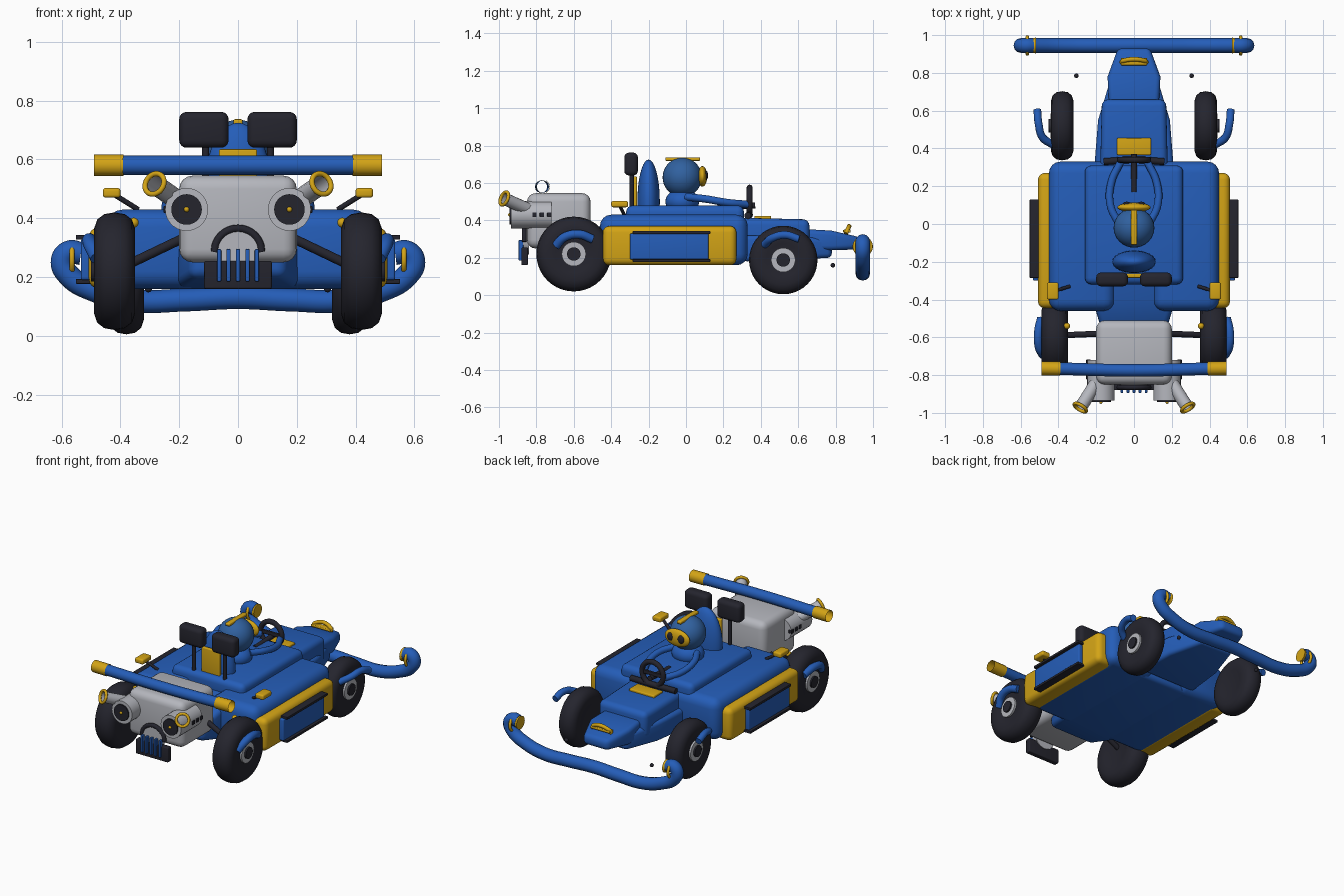
import bpy, bmesh, math
from mathutils import Vector, Matrix

if "Cube" in bpy.data.objects:
    bpy.data.objects.remove(bpy.data.objects["Cube"], do_unlink=True)


def material(name, rgb):
    m = bpy.data.materials.new(name)
    m.use_nodes = True
    m.diffuse_color = (*rgb, 1)
    m.node_tree.nodes["Principled BSDF"].inputs["Base Color"].default_value = (*rgb, 1)
    return m


BLUE = material("body blue", (0.018, 0.11, 0.48))
HELMET = material("helmet blue", (0.03, 0.12, 0.35))
GOLD = material("golden yellow", (0.65, 0.37, 0.008))
BLACK = material("rubber black", (0.018, 0.018, 0.027))
SILVER = material("engine silver", (0.46, 0.47, 0.51))


def finish(name, bm, mat):
    bmesh.ops.recalc_face_normals(bm, faces=bm.faces)
    me = bpy.data.meshes.new(name)
    bm.to_mesh(me)
    bm.free()
    me.materials.append(mat)
    ob = bpy.data.objects.new(name, me)
    bpy.context.collection.objects.link(ob)
    bpy.ops.object.select_all(action='DESELECT')
    ob.select_set(True)
    bpy.context.view_layer.objects.active = ob
    bpy.ops.object.shade_smooth_by_angle(angle=math.radians(40))
    return ob


def loft(name, sections, mat, bevel=0.02):
    """Block through rectangles given as (y, half width, bottom, top, x)."""
    bm = bmesh.new()
    rings = []
    for y, w, lo, hi, x in sections:
        rings.append([bm.verts.new((x + a * w, y, z))
                      for a, z in ((-1, lo), (1, lo), (1, hi), (-1, hi))])
    for a, b in zip(rings, rings[1:]):
        for i in range(4):
            j = (i + 1) % 4
            bm.faces.new((a[i], a[j], b[j], b[i]))
    bm.faces.new(rings[0])
    bm.faces.new(rings[-1])
    bmesh.ops.recalc_face_normals(bm, faces=bm.faces)
    if bevel:
        sharp = [e for e in bm.edges if e.calc_face_angle(0) > 0.6]
        bmesh.ops.bevel(bm, geom=sharp, offset=bevel, segments=4, profile=0.5,
                        affect='EDGES', clamp_overlap=True)
    return finish(name, bm, mat)


def box(name, x, y, z, mat, bevel=0.02):
    """Block from (min, max) ranges on each axis."""
    c, w = (x[0] + x[1]) / 2, abs(x[1] - x[0]) / 2
    return loft(name, [(y[0], w, *z, c), (y[1], w, *z, c)], mat, bevel)


def rod(name, a, b, r, mat, r2=None):
    a, b = Vector(a), Vector(b)
    bm = bmesh.new()
    turn = (b - a).to_track_quat('Z', 'Y').to_matrix().to_4x4()
    bmesh.ops.create_cone(bm, cap_ends=True, segments=28, radius1=r,
                          radius2=r if r2 is None else r2, depth=(b - a).length,
                          matrix=Matrix.Translation((a + b) / 2) @ turn)
    return finish(name, bm, mat)


def ball(name, centre, radii, mat):
    bm = bmesh.new()
    bmesh.ops.create_uvsphere(bm, u_segments=32, v_segments=18, radius=1,
                              matrix=Matrix.Translation(centre) @ Matrix.Diagonal((*radii, 1)))
    return finish(name, bm, mat)


def tube(name, pts, r, mat, caps=True, cyclic=False):
    cu = bpy.data.curves.new(name, 'CURVE')
    cu.dimensions = '3D'
    cu.bevel_depth, cu.bevel_resolution, cu.use_fill_caps = r, 4, caps
    sp = cu.splines.new('BEZIER')
    sp.bezier_points.add(len(pts) - 1)
    sp.use_cyclic_u = cyclic
    for p, co in zip(sp.bezier_points, pts):
        p.co = co
        p.handle_left_type = p.handle_right_type = 'AUTO'
    tmp = bpy.data.objects.new(name + " path", cu)
    bpy.context.collection.objects.link(tmp)
    dg = bpy.context.evaluated_depsgraph_get()
    me = tmp.evaluated_get(dg).to_mesh()
    bm = bmesh.new()
    bm.from_mesh(me)
    bpy.data.objects.remove(tmp, do_unlink=True)
    return finish(name, bm, mat)


def ring(name, centre, axis, R, r, mat):
    q = Vector(axis).to_track_quat('Z', 'Y')
    pts = [Vector(centre) + q @ Vector((R * math.cos(t), R * math.sin(t), 0))
           for t in (i * math.tau / 12 for i in range(12))]
    return tube(name, pts, r, mat, cyclic=True)


def tyre(name, x, y, z, R, w):
    """Rounded tyre spun about the x axis."""
    prof = [(0, -.42), (.35, -.42), (.5, -.47), (.72, -.5), (.88, -.42), (.97, -.25), (1, 0)]
    prof += [(r, -h) for r, h in reversed(prof[:-1])]
    bm = bmesh.new()
    vs = [bm.verts.new((x + h * w, y, z + r * R)) for r, h in prof]
    es = [bm.edges.new(p) for p in zip(vs, vs[1:])]
    bmesh.ops.spin(bm, geom=vs + es, cent=(x, y, z), axis=(1, 0, 0),
                   angle=math.tau, steps=40, use_duplicate=False)
    bmesh.ops.remove_doubles(bm, verts=bm.verts, dist=1e-4)
    return finish(name, bm, BLACK)


# Central hull and nose
loft("hull", [(-.6, .16, .2, .3, 0), (-.4, .22, .16, .4, 0), (.3, .22, .16, .4, 0)], BLUE, .03)
box("upper_deck", (-.26, .26), (-.32, .31), (.36, .48), BLUE, .035)
loft("dash_block", [(.25, .18, .2, .415, 0), (.66, .17, .24, .405, 0)], BLUE, .035)
loft("lower_nose", [(.3, .21, .18, .32, 0), (.55, .19, .19, .32, 0), (.78, .12, .2, .3, 0)], BLUE, .025)
loft("nose_cone", [(.6, .13, .24, .355, 0), (.78, .14, .24, .345, 0), (.93, .085, .245, .31, 0)], BLUE, .025)
tube("nose_handle", [(-.065, .855, .33), (-.055, .865, .352), (.055, .865, .352), (.065, .855, .33)], .012, GOLD)
box("nose_plate", (-.07, .07), (.84, .88), (.335, .35), GOLD, .005)

# Engine
box("engine_block", (-.2, .2), (-.85, -.51), (.25, .545), SILVER, .045)
rod("engine_dome", (0, -.84, .29), (0, -.872, .29), .072, SILVER)
box("grille_plate", (-.115, .115), (-.88, -.845), (.16, .255), BLACK, .006)
tube("grille_arch", [(.08 * math.cos(t), -.865, .285 + .08 * math.sin(t))
                     for t in (i * math.pi / 8 for i in range(9))], .013, BLACK)
for i in range(5):
    cx = (i - 2) * .032
    box("grille_bar", (cx - .007, cx + .007), (-.895, -.87), (.185, .295), BLUE, .004)

# Rear bar
tube("rear_bar", [(-.42, -.765, .58), (0, -.775, .58), (.42, -.765, .58)], .033, BLUE, caps=False)

# Seat
ball("seat_back", (0, -.2, .5), (.115, .06, .225), BLUE)
box("seat_plate", (-.065, .065), (-.285, -.262), (.46, .635), GOLD, .006)

# Driver
ball("driver_body", (0, -.02, .5), (.1, .09, .07), BLUE)
ball("driver_head", (0, -.02, .63), (.108, .105, .105), HELMET)
box("helmet_crest", (-.016, .016), (-.11, .075), (.718, .737), GOLD, .006)
ball("face_plate", (0, .088, .635), (.088, .025, .055), GOLD)

# Steering
ring("steering_wheel", (0, .34, .5), (0, 1, 0), .075, .016, BLACK)
rod("steering_column", (0, .17, .47), (0, .37, .48), .016, BLACK)
box("steering_spoke", (-.07, .07), (.332, .348), (.488, .512), BLACK, .004)
tube("dash_bar", [(-.16, .33, .425), (0, .34, .43), (.16, .33, .425)], .018, BLACK)
box("dash_screen", (-.09, .09), (.365, .455), (.4, .424), GOLD, .006)

# Front bumper
half = [(.18, .122), (.35, .12), (.49, .155), (.575, .205), (.598, .255), (.575, .285), (.535, .28)]
tube("bumper", [(-x, .945, z) for x, z in reversed(half)] + [(0, .945, .13)]
     + [(x, .945, z) for x, z in half], .039, BLUE)

# Parts on both sides
for s, side in ((1, "left"), (-1, "right")):
    def P(x, y, z):
        return (s * x, y, z)

    def X(a, b):
        return (min(s * a, s * b), max(s * a, s * b))

    def N(part):
        return side + "_" + part

    # Side pods
    box(N("side_pod"), X(.1, .45), (-.46, .33), (.16, .43), BLUE, .06)
    box(N("pod_band"), X(.38, .508), (-.445, .27), (.16, .37), GOLD, .035)
    box(N("pod_panel"), X(.5, .535), (-.3, .12), (.19, .33), BLUE, .008)
    for z in (.185, .335):
        box(N("pod_rail"), X(.5, .552), (-.285, .13), (z - .008, z + .008), BLACK, .003)

    # Wheels, hubs and fenders
    for end, x, y, z, R, w in (("rear", .42, -.6, .22, .2, .14), ("front", .38, .52, .188, .183, .12)):
        tyre(N(end + "_tyre"), s * x, y, z, R, w)
        out = x + w * .42
        rod(N(end + "_hub"), P(out - .03, y, z), P(out + .012, y, z), .065, SILVER)
        rod(N(end + "_hub_cap"), P(out, y, z), P(out + .022, y, z), .036, BLACK)
    tube(N("rear_fender"), [P(.48, -.695, .265), P(.502, -.65, .31), P(.505, -.57, .325), P(.49, -.5, .3)], .024, BLUE)
    tube(N("front_fender"), [P(.43, .42, .27), P(.485, .46, .305), P(.505, .53, .322), P(.512, .605, .3)], .021, BLUE)
    rod(N("suspension_arm"), P(.17, -.58, .34), P(.4, -.59, .23), .016, BLACK)
    ball(N("suspension_cap"), P(.355, -.54, .385), (.017, .017, .017), GOLD)
    ball(N("nose_pin"), P(.305, .785, .16), (.012, .012, .012), BLACK)

    # Mirrors
    rod(N("mirror_stem"), P(.34, -.33, .43), P(.42, -.355, .48), .009, BLACK)
    box(N("mirror"), X(.4, .46), (-.4, -.31), (.47, .503), GOLD, .01)

    # Engine canisters and exhaust trumpets
    rod(N("canister"), P(.175, -.72, .43), P(.175, -.935, .43), .073, SILVER)
    rod(N("canister_cap"), P(.175, -.92, .43), P(.175, -.943, .43), .052, BLACK)
    ball(N("canister_stud"), P(.175, -.943, .43), (.009, .009, .009), GOLD)
    for y in (-.81, -.77, -.73):
        box(N("port"), X(.23, .253), (y - .012, y + .012), (.418, .442), BLACK, .003)
    tube(N("exhaust"), [P(.19, -.82, .45), P(.225, -.88, .475), P(.282, -.97, .515)], .034, SILVER, caps=False)
    ring(N("exhaust_rim"), P(.284, -.972, .517), (s * .5, -.8, .35), .037, .009, GOLD)

    # Rear bar sleeve and head pads
    tube(N("bar_sleeve"), [P(.39, -.766, .58), P(.49, -.764, .58)], .037, GOLD, caps=False)
    box(N("head_pad"), X(.032, .2), (-.33, -.257), (.64, .762), BLACK, .025)
    rod(N("pad_stem"), P(.11, -.29, .45), P(.11, -.29, .66), .012, BLACK)

    # Driver's arms and eyes
    tube(N("arm"), [P(.08, .0, .525), P(.125, .1, .515), P(.12, .22, .495), P(.07, .33, .485)], .02, BLUE)
    ball(N("eye"), P(.038, .106, .64), (.022, .012, .026), BLACK)

    # Bumper end trim
    ring(N("bumper_ring"), P(.565, .945, .26), (1, 0, 0), .045, .009, GOLD)
    rod(N("bumper_stud"), P(.52, .945, .275), P(.535, .945, .275), .042, GOLD, .038)
